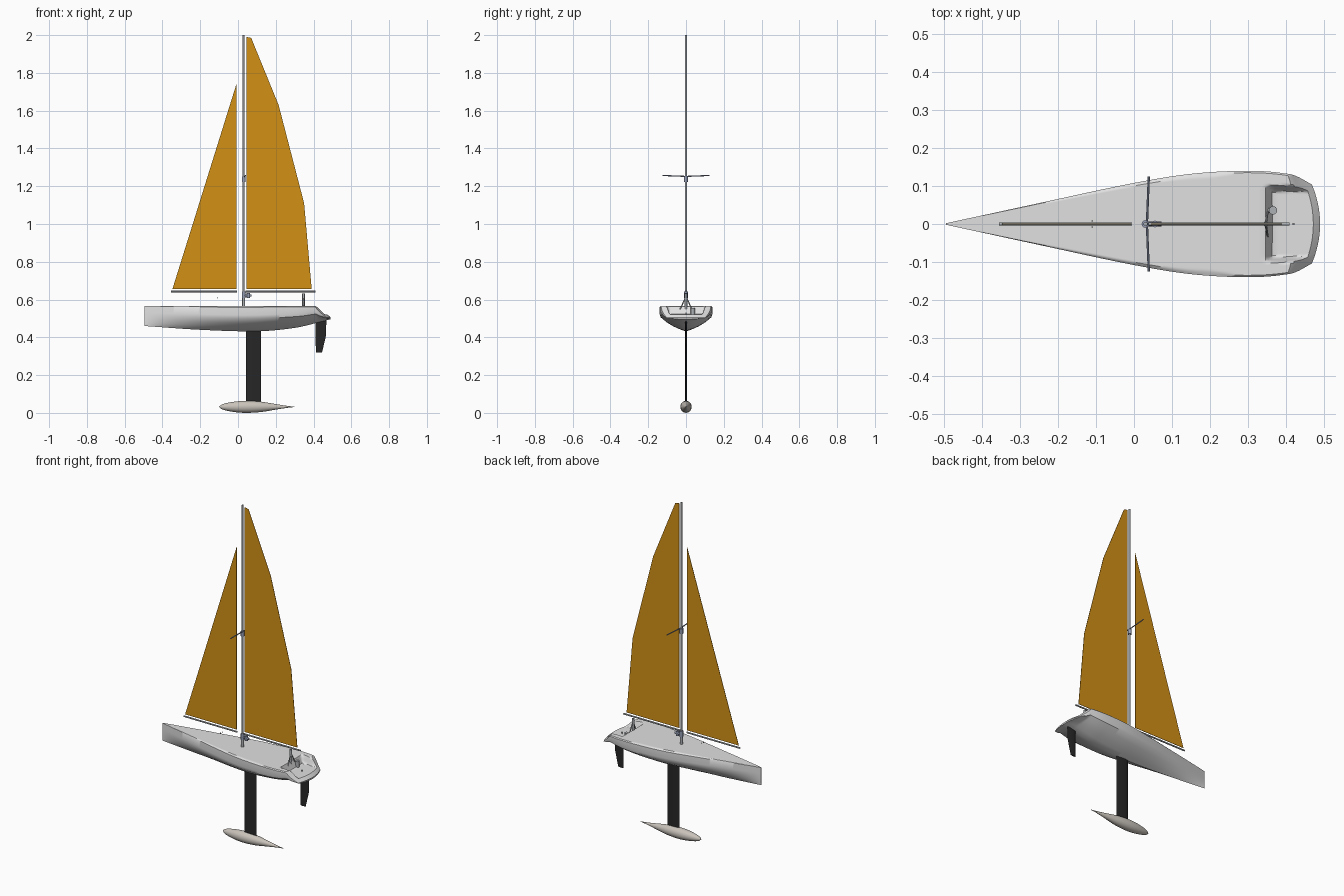
import bpy, bmesh, math
from mathutils import Vector

if "Cube" in bpy.data.objects:
    bpy.data.objects.remove(bpy.data.objects["Cube"], do_unlink=True)


def material(name, color, rough=0.5):
    m = bpy.data.materials.new(name)
    m.use_nodes = True
    m.diffuse_color = (*color, 1)
    bsdf = m.node_tree.nodes["Principled BSDF"]
    bsdf.inputs["Base Color"].default_value = (*color, 1)
    bsdf.inputs["Roughness"].default_value = rough
    return m


WHITE = material("hull white", (0.75, 0.75, 0.75))
ORANGE = material("sail orange", (0.65, 0.28, 0.008))
BLACK = material("carbon black", (0.02, 0.02, 0.02))
LEAD = material("bulb grey", (0.58, 0.54, 0.49))
METAL = material("spar grey", (0.42, 0.44, 0.46))
BLUE = material("fitting blue grey", (0.3, 0.34, 0.46))


def finish(name, bm, mat, smooth=None):
    bmesh.ops.recalc_face_normals(bm, faces=bm.faces)
    me = bpy.data.meshes.new(name)
    bm.to_mesh(me)
    bm.free()
    me.materials.append(mat)
    ob = bpy.data.objects.new(name, me)
    bpy.context.collection.objects.link(ob)
    if smooth:
        bpy.ops.object.select_all(action="DESELECT")
        ob.select_set(True)
        bpy.context.view_layer.objects.active = ob
        bpy.ops.object.shade_smooth_by_angle(angle=math.radians(smooth))
    return ob


def loft(name, rings, mat, smooth=40):
    bm = bmesh.new()
    rows = [[bm.verts.new(p) for p in ring] for ring in rings]
    n = len(rows[0])
    for a, b in zip(rows, rows[1:]):
        for i in range(n):
            j = (i + 1) % n
            bm.faces.new((a[i], a[j], b[j], b[i]))
    bm.faces.new(rows[0])
    bm.faces.new(rows[-1])
    return finish(name, bm, mat, smooth)


def tube(name, a, b, r, mat, sides=12):
    a, b = Vector(a), Vector(b)
    bm = bmesh.new()
    bmesh.ops.create_cone(bm, cap_ends=True, segments=sides, radius1=r, radius2=r, depth=(b - a).length)
    bm.transform((b - a).to_track_quat("Z", "Y").to_matrix().to_4x4())
    bmesh.ops.translate(bm, verts=bm.verts, vec=(a + b) / 2)
    return finish(name, bm, mat, 40)


def plate(name, outline, thick, mat):
    """Flat side-view outline (x, z) with a thickness along y."""
    return loft(name, [[(x, y, z) for x, z in outline] for y in (-thick / 2, thick / 2)], mat, None)


def curve(points, x):
    """Smooth curve through a few (x, value) points."""
    k = max(0, min(len(points) - 2, sum(p[0] <= x for p in points) - 1))
    (x0, v0), (x1, v1) = points[k], points[k + 1]

    def slope(i):
        p, q = points[max(i - 1, 0)], points[min(i + 1, len(points) - 1)]
        return (q[1] - p[1]) / (q[0] - p[0])
    h = x1 - x0
    t = (x - x0) / h
    s = t * t * (3 - 2 * t)
    return v0 + (v1 - v0) * s + h * t * (1 - t) * ((1 - t) * slope(k) - t * slope(k + 1))


def step(a, b, v):
    t = max(0, min(1, (v - a) / (b - a)))
    return t * t * (3 - 2 * t)


# Hull: sections lofted from bow to stern, deck shape given by a height rule
BEAM = [(-0.495, 0.002), (-0.25, 0.055), (0, 0.108), (0.15, 0.132), (0.3, 0.14), (0.43, 0.132), (0.46, 0.124), (0.49, 0.104)]
KEEL = [(-0.495, 0.46), (-0.2, 0.44), (0.1, 0.432), (0.3, 0.45), (0.43, 0.48), (0.49, 0.496)]
CREST = [(-0.495, 0.58), (-0.2, 0.604), (0, 0.616), (0.12, 0.6), (0.3, 0.57), (0.49, 0.565)]
RAIL = [(-0.495, 0.566), (0, 0.558), (0.2, 0.56), (0.49, 0.56)]
SIDE = [(1, 0.68), (0.965, 0.54), (0.76, 0.35), (0.5, 0.19), (0.25, 0.08)]


def deck_height(u, y, half):
    rail = curve(RAIL, u)
    arch = rail + (curve(CREST, u) - rail) * math.cos(math.pi / 2 * y / half) ** 0.9 if abs(y) < half else rail
    front = 0.0 + 0.12 * (abs(y) / 0.11) ** 3
    flat = step(front, front + 0.06, u)
    z = arch + (0.566 - arch) * flat if abs(y) < half * 0.995 else arch
    well = step(0.343, 0.368, u) * (1 - step(0.084, 0.104, abs(y)))
    z += (0.522 - z) * well
    return min(z, 0.565 - max(0, u - 0.43))


rings = []
COLS, ROWS = 56, 110
for r in range(ROWS + 1):
    u = -0.495 + 0.985 * r / ROWS
    half, keel = curve(BEAM, u), curve(KEEL, u)
    ring = []
    for c in range(COLS + 1):
        y = half * (2 * c / COLS - 1)
        ring.append((y, deck_height(u, y, half)))
    rail = ring[0][1]
    under = [(half * w, keel + (rail - keel) * f) for w, f in SIDE]
    ring += under + [(0, keel)] + [(-y, z) for y, z in reversed(under)]
    rings.append([(u - 2 * y * y * step(0.33, 0.49, u), y, z) for y, z in ring])
loft("hull", rings, WHITE, 35)

# Fin keel and rudder: thin tapered foils
FOIL = [(0, 0), (0.08, 0.7), (0.3, 1), (0.65, 0.65), (1, 0.05)]


def foil(name, levels, thick):
    out = []
    for z, lead, trail in levels:
        top = [(lead + (trail - lead) * t, thick / 2 * w, z) for t, w in FOIL]
        out.append(top + [(x, -y, zz) for x, y, zz in reversed(top[1:])])
    return loft(name, out, BLACK, 40)


foil("fin_keel", [(0.045, 0.042, 0.122), (0.45, 0.042, 0.122)], 0.009)
foil("rudder", [(0.32, 0.412, 0.445), (0.41, 0.411, 0.466), (0.5, 0.41, 0.468)], 0.008)

# Ballast bulb: teardrop of revolution
BULB = [(-0.1, 0.001), (-0.085, 0.012), (-0.05, 0.021), (0, 0.028), (0.05, 0.03), (0.12, 0.026), (0.2, 0.014), (0.26, 0.005), (0.3, 0.001)]
rings = []
for i in range(33):
    x = -0.1 + 0.4 * i / 32
    rad = max(0.001, curve(BULB, x))
    rings.append([(x, rad * math.cos(a * math.tau / 24), 0.032 + rad * 1.06 * math.sin(a * math.tau / 24)) for a in range(24)])
loft("ballast_bulb", rings, LEAD, 50)

# Sails
plate("main_sail", [(0.045, 0.656), (0.39, 0.656), (0.35, 1.11), (0.215, 1.63), (0.07, 1.985), (0.045, 1.99)], 0.002, ORANGE)
plate("jib_sail", [(-0.347, 0.656), (-0.008, 0.656), (-0.008, 1.742)], 0.002, ORANGE)

# Spars
tube("mast", (0.03, 0, 0.575), (0.03, 0, 2.0), 0.0055, METAL)
tube("main_boom", (0.04, 0, 0.643), (0.41, 0, 0.643), 0.0045, METAL)
tube("jib_boom", (-0.355, 0, 0.643), (-0.005, 0, 0.643), 0.0045, METAL)

# Spreaders and mast fittings
tube("spreader_bracket", (0.03, 0, 1.222), (0.03, 0, 1.252), 0.010, BLUE)
for side, label in ((1, "left"), (-1, "right")):
    tube("spreader_" + label, (0.034, 0, 1.252), (0.039, side * 0.125, 1.257), 0.003, BLUE, 8)
    tube("deck_eye_" + label, (-0.11, side * 0.008, 0.605), (-0.11, side * 0.008, 0.614), 0.002, METAL, 8)
tube("mast_collar", (0.03, 0, 0.608), (0.03, 0, 0.643), 0.010, BLUE)
tube("gooseneck", (0.03, 0, 0.622), (0.072, 0, 0.622), 0.006, BLUE)
tube("vang_pivot", (0.055, 0, 0.608), (0.055, 0, 0.636), 0.009, BLUE)
tube("mast_step", (0.03, 0, 0.565), (0.03, 0, 0.612), 0.008, METAL)

# Sheet post with its struts, and the winch in the stern well
tube("sheet_post", (0.347, 0, 0.53), (0.347, 0, 0.632), 0.007, METAL)
for side, label in ((1, "left"), (-1, "right")):
    tube("post_strut_" + label, (0.347, 0, 0.615), (0.352, side * 0.036, 0.54), 0.003, METAL, 8)
tube("winch_drum", (0.366, 0.036, 0.518), (0.366, 0.036, 0.556), 0.011, METAL, 16)
tube("winch_axle", (0.352, 0.036, 0.543), (0.375, 0.036, 0.543), 0.006, METAL)
tube("stern_eye", (0.42, 0, 0.52), (0.42, 0, 0.532), 0.003, METAL, 8)
